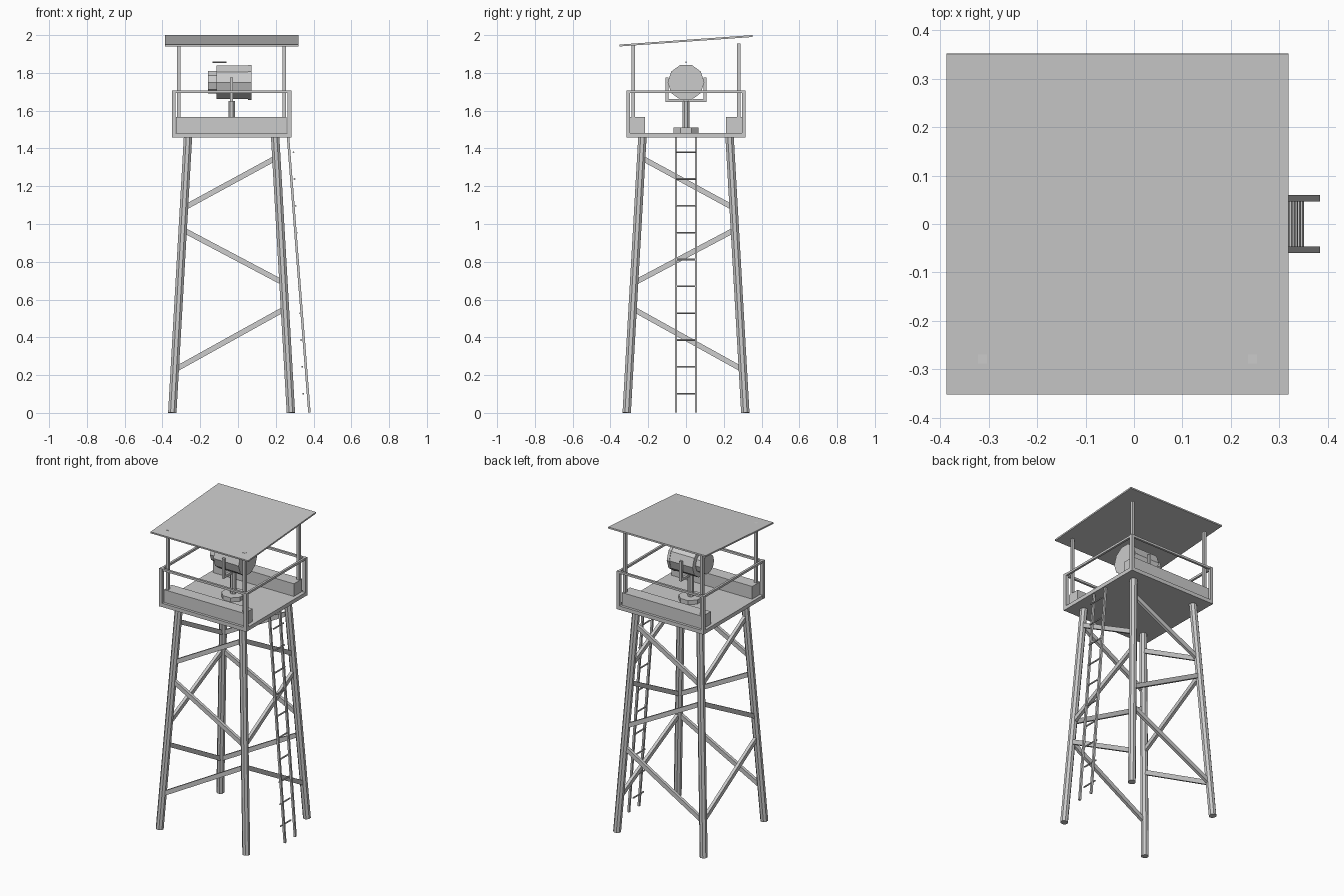
import bpy
from math import pi
from mathutils import Matrix, Vector

cube = bpy.data.objects.get("Cube")
if cube:
    bpy.data.objects.remove(cube, do_unlink=True)

CX = -0.034          # tower axis
DECK = 1.483         # top of the platform

grey = bpy.data.materials.new("plain_grey")
grey.use_nodes = True
grey.diffuse_color = (0.6, 0.6, 0.6, 1)
grey.node_tree.nodes["Principled BSDF"].inputs["Base Color"].default_value = (0.6, 0.6, 0.6, 1)


def finish(name):
    ob = bpy.context.object
    ob.name = name
    ob.data.materials.append(grey)
    return ob


def box(name, lo, hi):
    """Axis-aligned box between two corners, x measured from the tower axis."""
    lo, hi = Vector(lo), Vector(hi)
    bpy.ops.mesh.primitive_cube_add(size=1)
    ob = finish(name)
    centre = (lo + hi) / 2 + Vector((CX, 0, 0))
    ob.data.transform(Matrix.Translation(centre) @ Matrix.Diagonal((*(hi - lo), 1)))
    return ob


def along(a, b, side):
    """Matrix that puts local z on the line a-b and local y near the side direction."""
    z = (b - a).normalized()
    x = Vector(side).cross(z).normalized()
    rot = Matrix((x, z.cross(x), z)).transposed().to_4x4()
    return Matrix.Translation((a + b) / 2 + Vector((CX, 0, 0))) @ rot


def beam(name, a, b, width, depth, side):
    a, b = Vector(a), Vector(b)
    bpy.ops.mesh.primitive_cube_add(size=1)
    ob = finish(name)
    ob.data.transform(along(a, b, side) @ Matrix.Diagonal((width, depth, (b - a).length, 1)))
    return ob


def rod(name, a, b, radius, sides, side=(0, 1, 0), turn=0.0):
    a, b = Vector(a), Vector(b)
    bpy.ops.mesh.primitive_cylinder_add(vertices=sides, radius=radius, depth=(b - a).length)
    ob = finish(name)
    ob.data.transform(along(a, b, side) @ Matrix.Rotation(turn, 4, "Z"))
    return ob


def leg_offset(z):
    return 0.314 - 0.057 * z


# Splayed legs
corners = [(sx, sy) for sx in (-1, 1) for sy in (-1, 1)]
for sx, sy in corners:
    lo, hi = leg_offset(0), leg_offset(1.46)
    rod("leg", (sx * lo, sy * lo, 0), (sx * hi, sy * hi, 1.46), 0.024, 8, turn=pi / 8)

# Zigzag braces on the four faces: height at the first leg, height at the second
for z1, z2 in ((0.228, 0.552), (0.97, 0.688), (1.085, 1.351)):
    o1, o2 = leg_offset(z1), leg_offset(z2)
    for s in (-1, 1):
        beam("cross_brace", (-o1, s * o1, z1), (o2, s * o2, z2), 0.028, 0.02, (0, 1, 0))
        beam("side_brace", (s * o1, o1, z1), (s * o2, -o2, z2), 0.028, 0.02, (1, 0, 0))

# Platform, railing and roof posts
P = 0.315
box("platform", (-P, -P, 1.458), (P, P, DECK))
for sx, sy in corners:
    for name, c, r, z0, z1 in (("railing_post", 0.306, 0.01, 1.458, 1.708),
                               ("roof_post", 0.279, 0.009, DECK, 1.956)):
        box(name, (sx * c - r, sy * c - r, z0), (sx * c + r, sy * c + r, z1))
for s in (-1, 1):
    y = s * 0.306
    box("railing", (-P, y - 0.007, 1.694), (P, y + 0.007, 1.708))
    box("railing", (y - 0.007, -P, 1.694), (y + 0.007, P, 1.708))

# Low parapet chests along the front and back
box("front_chest", (-0.295, -0.298, DECK), (0.291, -0.216, 1.566))
box("back_chest", (-0.295, 0.212, DECK), (0.291, 0.298, 1.566))

# Sloping roof
beam("roof", (0, -0.352, 1.945), (0, 0.352, 1.995), 0.707, 0.01, (0, 0, 1))

# Searchlight on its stand
LZ = 1.75
rod("lamp_base", (0, 0, DECK), (0, 0, 1.51), 0.073, 8, turn=pi / 8)
rod("lamp_column", (0, 0, 1.51), (0, 0, 1.65), 0.019, 8, turn=pi / 8)
box("yoke_bar", (-0.008, -0.108, 1.645), (0.008, 0.108, 1.661))
for s in (-1, 1):
    y = s * 0.1
    box("yoke_arm", (-0.008, y - 0.008, 1.645), (0.008, y + 0.008, 1.775))
rod("lamp_drum", (-0.079, 0, LZ), (0.09, 0, LZ), 0.094, 10)
rod("lamp_rim", (0.088, 0, LZ), (0.106, 0, LZ), 0.097, 10)
rod("lamp_tail", (-0.126, 0, LZ), (-0.079, 0, LZ), 0.063, 10)
rod("lamp_sight", (-0.1, 0, 1.857), (-0.026, 0, 1.857), 0.004, 6)

# Leaning ladder
for s in (-1, 1):
    y = s * 0.053
    beam("ladder_rail", (0.412, y, 0.002), (0.299, y, 1.46), 0.013, 0.013, (0, 1, 0))
for i in range(10):
    z = 0.102 + i * 0.142
    x = 0.384 - 0.041 * z
    rod("ladder_rung", (x, -0.053, z), (x, 0.053, z), 0.005, 6, side=(1, 0, 0))
